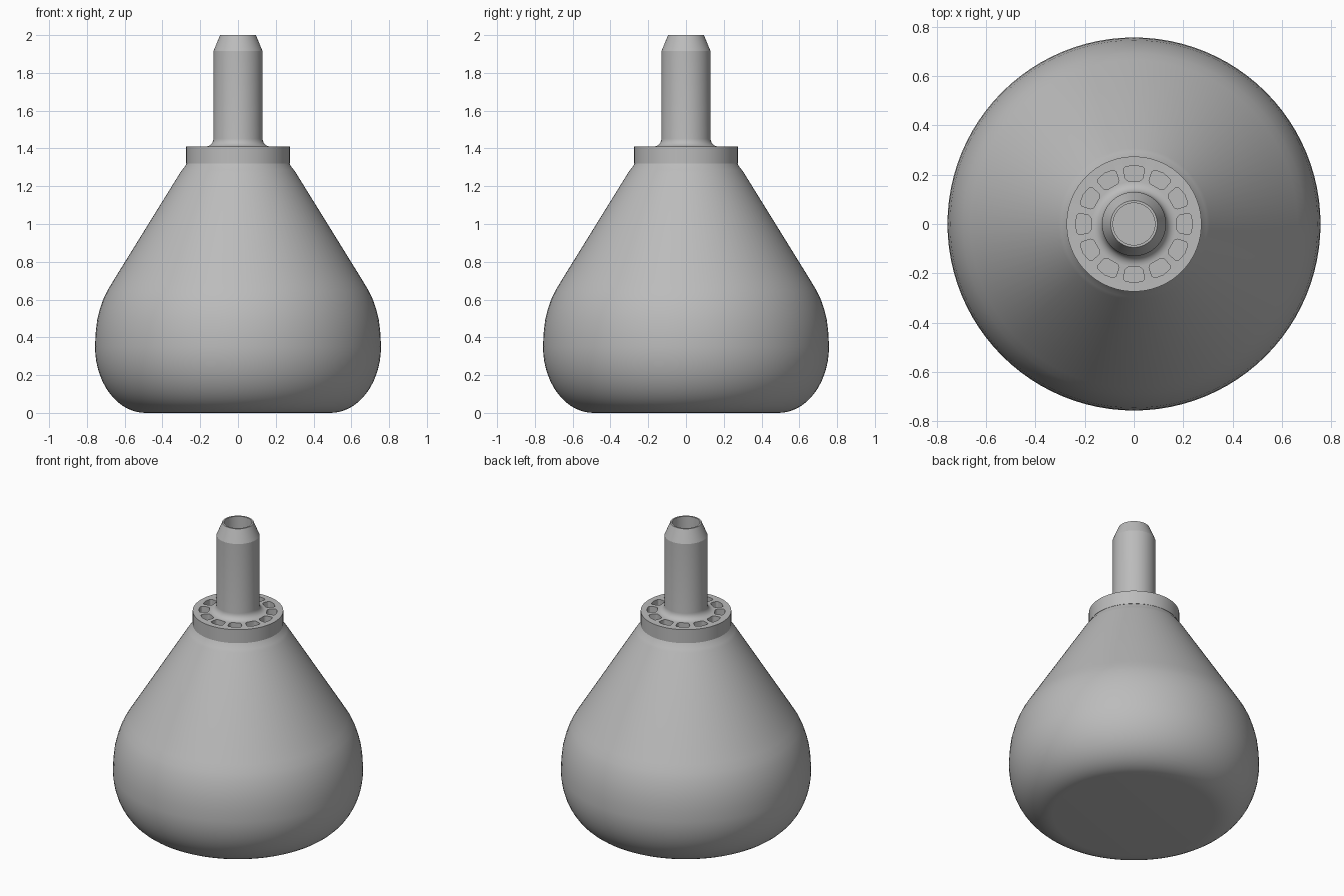
import bpy, bmesh
from math import sin, cos, pi, radians

cube = bpy.data.objects.get("Cube")
if cube:
    bpy.data.objects.remove(cube, do_unlink=True)

SEGMENTS = 96
COLLAR_TOP = 1.41

grey = bpy.data.materials.new("plain grey")
grey.use_nodes = True
GREY = (0.5, 0.5, 0.5, 1)
grey.diffuse_color = GREY
grey.node_tree.nodes["Principled BSDF"].inputs["Base Color"].default_value = GREY


def make_object(name, bm):
    bmesh.ops.recalc_face_normals(bm, faces=bm.faces)
    mesh = bpy.data.meshes.new(name)
    bm.to_mesh(mesh)
    bm.free()
    mesh.materials.append(grey)
    obj = bpy.data.objects.new(name, mesh)
    bpy.context.collection.objects.link(obj)
    return obj


def lathe(name, profile):
    """Revolve (radius, height) points about z and cap both open ends."""
    bm = bmesh.new()
    rings = []
    for r, z in profile:
        angles = [2 * pi * i / SEGMENTS for i in range(SEGMENTS)]
        rings.append([bm.verts.new((r * cos(a), r * sin(a), z)) for a in angles])
    for low, high in zip(rings, rings[1:]):
        for i in range(SEGMENTS):
            j = (i + 1) % SEGMENTS
            bm.faces.new((low[i], low[j], high[j], high[i]))
    bm.faces.new(rings[0])
    bm.faces.new(rings[-1])
    return make_object(name, bm)


def arc(cr, cz, a, b, start, end, steps):
    """Points along an elliptical arc in the profile plane."""
    angles = [radians(start + (end - start) * i / steps) for i in range(steps + 1)]
    return [(cr + a * cos(t), cz + b * sin(t)) for t in angles]


def smooth(obj, angle):
    bpy.ops.object.select_all(action="DESELECT")
    obj.select_set(True)
    bpy.context.view_layer.objects.active = obj
    bpy.ops.object.shade_smooth_by_angle(angle=radians(angle))


# Bulbous body: rounded base, soft shoulder, straight cone, rounded neck
body = lathe("body", arc(0.49, 0.35, 0.267, 0.35, -90, 0, 14)
             + [(0.754, 0.42), (0.746, 0.49), (0.731, 0.55), (0.714, 0.6),
                (0.693, 0.645), (0.665, 0.692), (0.307, 1.27),
                (0.295, 1.287), (0.284, 1.3), (0.272, 1.32)])
smooth(body, 30)

# Collar, fillet, chamfered stem and blind bore in one revolved solid
stem = lathe("collar_and_stem",
             [(0.274, 1.32), (0.274, COLLAR_TOP)]
             + arc(0.172, COLLAR_TOP + 0.042, 0.042, 0.042, 270, 180, 6)
             + [(0.13, 1.915), (0.095, 2), (0.085, 2), (0.085, 1.45)])

# Ring of rounded wedge pockets cut into the collar
bm = bmesh.new()
DEPTH, HALF = 0.05, radians(11)
for k in range(12):
    mid = k * pi / 6
    corners = [(0.178, -HALF), (0.234, -HALF), (0.238, 0), (0.234, HALF), (0.178, HALF)]
    layers = [[bm.verts.new((r * cos(mid + a), r * sin(mid + a), z)) for r, a in corners]
              for z in (COLLAR_TOP - DEPTH, COLLAR_TOP + 0.02)]
    bm.faces.new(layers[0])
    bm.faces.new(layers[1])
    n = len(corners)
    for i in range(n):
        j = (i + 1) % n
        bm.faces.new((layers[0][i], layers[0][j], layers[1][j], layers[1][i]))
bmesh.ops.recalc_face_normals(bm, faces=bm.faces)
upright = [e for e in bm.edges
           if abs(e.verts[0].co.z - e.verts[1].co.z) > 0.01
           and e.calc_face_angle() > radians(40)]
bmesh.ops.bevel(bm, geom=upright, offset=0.014, segments=4, profile=0.5, affect="EDGES")
cutter = make_object("pocket_cutter", bm)
cutter.hide_render = True

pockets = stem.modifiers.new("pockets", "BOOLEAN")
pockets.operation = "DIFFERENCE"
pockets.solver = "EXACT"
pockets.object = cutter
bpy.context.view_layer.objects.active = stem
bpy.ops.object.modifier_apply(modifier=pockets.name)
bpy.data.objects.remove(cutter, do_unlink=True)
smooth(stem, 22)
